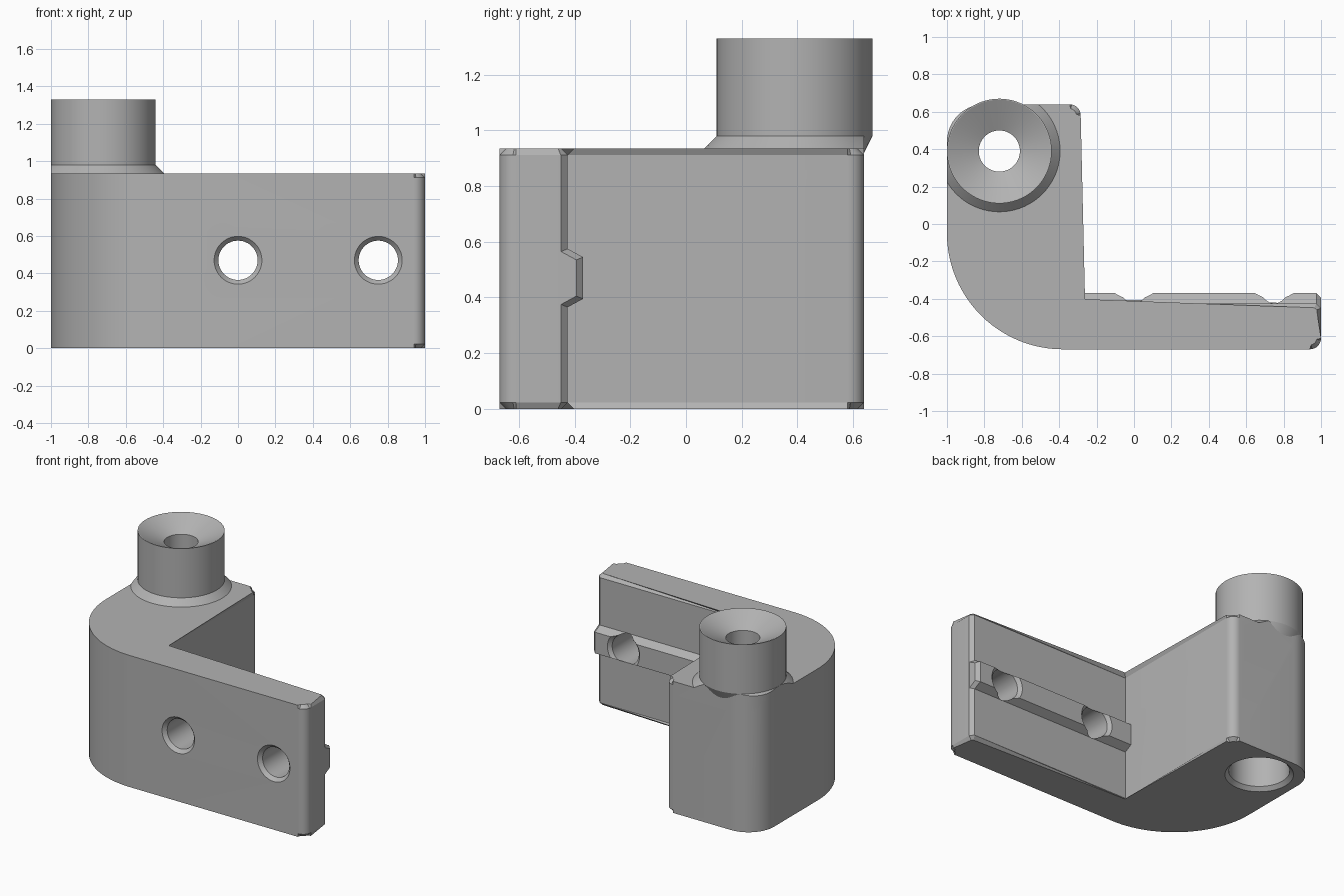
import bpy, bmesh
from math import pi, cos, sin, radians
from mathutils import Matrix

if "Cube" in bpy.data.objects:
    bpy.data.objects.remove(bpy.data.objects["Cube"])

grey = bpy.data.materials.new("plain grey")
grey.use_nodes = True
colour = (0.45, 0.45, 0.45, 1)
grey.diffuse_color = colour
grey.node_tree.nodes["Principled BSDF"].inputs["Base Color"].default_value = colour


def loft(name, rings, matrix=None, chamfer=0):
    """Closed solid through rings of equal point count; optional chamfered end rims."""
    bm = bmesh.new()
    loops = [[bm.verts.new(p) for p in ring] for ring in rings]
    n = len(loops[0])
    for low, high in zip(loops, loops[1:]):
        for i in range(n):
            j = (i + 1) % n
            bm.faces.new((low[i], low[j], high[j], high[i]))
    caps = [bm.faces.new(loops[0][::-1]), bm.faces.new(loops[-1])]
    if chamfer:
        rims = [e for f in caps for e in f.edges]
        bmesh.ops.bevel(bm, geom=rims, offset=chamfer, offset_type='OFFSET',
                        segments=1, affect='EDGES')
    bmesh.ops.recalc_face_normals(bm, faces=bm.faces)
    if matrix:
        bm.transform(matrix)
    mesh = bpy.data.meshes.new(name)
    bm.to_mesh(mesh)
    bm.free()
    mesh.materials.append(grey)
    obj = bpy.data.objects.new(name, mesh)
    bpy.context.collection.objects.link(obj)
    return obj


def lathe(name, profile, matrix, sides=72):
    return loft(name, [[(r * cos(2 * pi * i / sides), r * sin(2 * pi * i / sides), z)
                        for i in range(sides)] for r, z in profile], matrix)


def combine(target, tool, operation):
    mod = target.modifiers.new(operation.lower(), 'BOOLEAN')
    mod.operation, mod.object, mod.solver = operation, tool, 'EXACT'
    with bpy.context.temp_override(object=target, active_object=target):
        bpy.ops.object.modifier_apply(modifier=mod.name)
    bpy.data.objects.remove(tool)


def arc(cx, cy, r, start, steps):
    """Quarter turn, counter-clockwise."""
    return [(cx + r * cos(radians(start + 90 * i / steps)),
             cy + r * sin(radians(start + 90 * i / steps))) for i in range(steps + 1)]


# L-shaped plan with a broad rounded outer corner
plan = (arc(-0.38, -0.05, 0.62, 180, 24) + arc(0.94, -0.61, 0.06, 270, 8)
        + [(1, -0.45), (0.975, -0.425), (-0.285, -0.425)]
        + arc(-0.345, 0.58, 0.06, 0, 8) + arc(-0.8, 0.44, 0.2, 90, 14))


def prism(name, bottom, top, chamfer=0):
    return loft(name, [[(x, y, z) for x, y in plan] for z in (bottom, top)], None, chamfer)


bracket = prism("bracket_body", 0, 0.935, 0.023)

# Tapered key rail along the back of the arm, chamfered at its free end
MID = 0.47
def rail_ring(x, shift, shrink):
    upper = [(-0.46, 0.105 - shrink), (-0.425 - shift, 0.105 - shrink),
             (-0.37 - shift, 0.075 - shrink)]
    return ([(x, y, MID + h) for y, h in upper]
            + [(x, y, MID - h) for y, h in reversed(upper)])

rail = loft("key_rail", [rail_ring(-0.4, 0, 0), rail_ring(0.975, 0, 0),
                         rail_ring(0.999, 0.024, 0.01)])
combine(bracket, rail, 'UNION')

# Flared foot of the post, trimmed to the plan
axis = Matrix.Translation((-0.72, 0.39, 0))
foot = lathe("post_foot", [(0.41, 0.85), (0.28, 0.98)], axis)
combine(foot, prism("foot_trim", 0.8, 1.1), 'INTERSECT')
combine(bracket, foot, 'UNION')

# Round post, tapering under where it overhangs the back
post = lathe("post", [(0.2, 0.82), (0.25, 0.92), (0.28, 0.98), (0.28, 1.33)], axis)
combine(bracket, post, 'UNION')

# Stepped bore with a funnel mouth at the top and a wide pocket below
bore = lathe("bore_cutter", [(0.23, -0.01), (0.195, 0.025), (0.195, 0.85),
                             (0.11, 0.85), (0.11, 1.25), (0.295, 1.34)], axis)
combine(bracket, bore, 'DIFFERENCE')

# Two cross holes, countersunk at both ends
for x in (0, 0.75):
    place = Matrix.Translation((x, 0, MID)) @ Matrix.Rotation(pi / 2, 4, 'X')
    hole = lathe("hole_cutter", [(0.137, 0.36), (0.105, 0.392),
                                 (0.105, 0.645), (0.137, 0.68)], place, 48)
    combine(bracket, hole, 'DIFFERENCE')

bpy.ops.object.select_all(action='DESELECT')
bracket.select_set(True)
bpy.context.view_layer.objects.active = bracket
bpy.ops.object.shade_smooth_by_angle(angle=radians(25))
